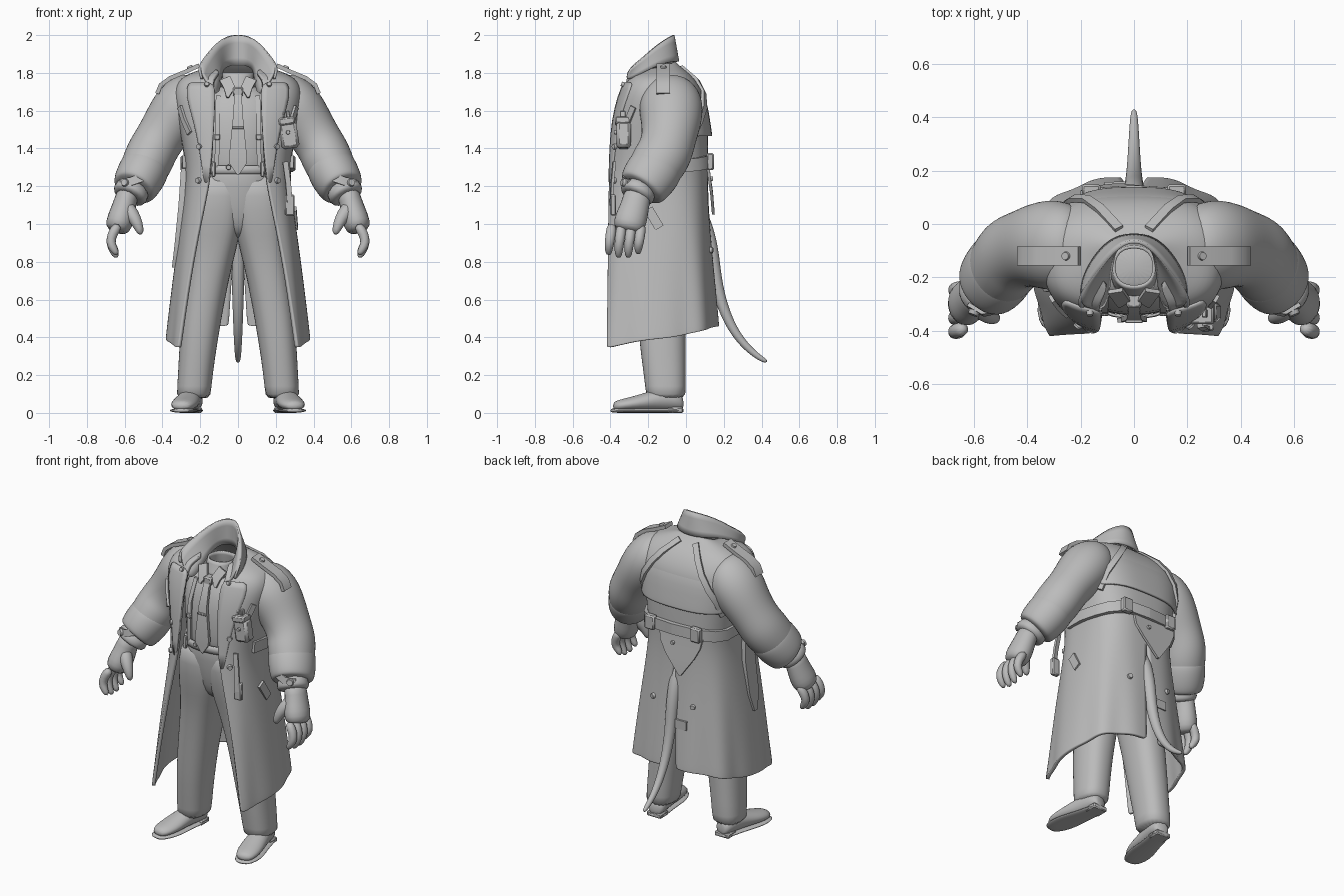
import bpy, bmesh, math
from mathutils import Vector, Matrix

if "Cube" in bpy.data.objects:
    bpy.data.objects.remove(bpy.data.objects["Cube"])

grey = bpy.data.materials.new("clay grey")
grey.use_nodes = True
grey.diffuse_color = (0.5, 0.5, 0.5, 1)
grey.node_tree.nodes["Principled BSDF"].inputs["Base Color"].default_value = (0.5, 0.5, 0.5, 1)


def finish(name, bm, mirror=False, smooth=0, solid=0, bevel=0):
    bmesh.ops.recalc_face_normals(bm, faces=bm.faces)
    mesh = bpy.data.meshes.new(name)
    bm.to_mesh(mesh)
    bm.free()
    mesh.materials.append(grey)
    for f in mesh.polygons:
        f.use_smooth = True
    if not smooth:
        mesh.set_sharp_from_angle(angle=math.radians(40))
    ob = bpy.data.objects.new(name, mesh)
    bpy.context.collection.objects.link(ob)
    if mirror:
        ob.modifiers.new("mirror", 'MIRROR')
    if bevel:
        ob.modifiers.new("bevel", 'BEVEL').width = bevel
    if smooth:
        ob.modifiers.new("round", 'SUBSURF').levels = smooth
        ob.modifiers["round"].render_levels = smooth
    if solid:
        s = ob.modifiers.new("cloth", 'SOLIDIFY')
        s.thickness, s.offset = solid, 0
    return ob


def grid(name, rows, closed=False, caps=True, **kw):
    """Skin a list of point rows; closed rows make a tube."""
    bm = bmesh.new()
    vs = [[bm.verts.new(p) for p in row] for row in rows]
    n = len(rows[0])
    for a, b in zip(vs, vs[1:]):
        for j in range(n if closed else n - 1):
            k = (j + 1) % n
            bm.faces.new((a[j], a[k], b[k], b[j]))
    if closed and caps:
        bm.faces.new(vs[0])
        bm.faces.new(vs[-1])
    return finish(name, bm, **kw)


def tangents(pts):
    last = len(pts) - 1
    return [(pts[min(i + 1, last)] - pts[max(i - 1, 0)]).normalized() for i in range(last + 1)]


def tube(name, path, ref=(0, 1, 0), flat=1.0, **kw):
    """Round limb through (x, y, z, radius) stations; flat squeezes it across ref."""
    pts, rows = [Vector(p[:3]) for p in path], []
    for p, t, st in zip(pts, tangents(pts), path):
        a = t.cross(Vector(ref)).normalized()
        b = t.cross(a)
        rows.append([p + st[3] * (a * math.cos(k * math.tau / 12) * flat + b * math.sin(k * math.tau / 12))
                     for k in range(12)])
    return grid(name, rows, closed=True, smooth=kw.pop("smooth", 1), **kw)


def ribbon(name, pts, normals, widths, thick=0.015, **kw):
    """Flat strap of half-width w along a path."""
    pts = [Vector(p) for p in pts]
    rows = []
    for p, t, n, w in zip(pts, tangents(pts), normals, widths):
        n = Vector(n).normalized()
        s, h = t.cross(n).normalized() * w, n * thick / 2
        rows.append([p + s + h, p - s + h, p - s - h, p + s - h])
    return grid(name, rows, closed=True, **kw)


def oval(z, hx, yb, yf, cx=0, p=0.85):
    spow = lambda v: math.copysign(abs(v) ** p, v)
    angs = [k * math.tau / 20 for k in range(20)]
    return [(cx + hx * spow(math.sin(a)), (yb + yf) / 2 + (yb - yf) / 2 * spow(math.cos(a)), z) for a in angs]


def box(name, loc, size, rot=0, **kw):
    bm = bmesh.new()
    m = Matrix.Translation(loc) @ Matrix.Rotation(rot, 4, 'Y') @ Matrix.Diagonal((*size, 1))
    bmesh.ops.create_cube(bm, size=1, matrix=m)
    return finish(name, bm, bevel=min(size) * 0.2, **kw)


def button(name, loc, normal, r=0.018, **kw):
    bm = bmesh.new()
    q = Vector(normal).to_track_quat('Z', 'Y').to_matrix().to_4x4()
    bmesh.ops.create_cone(bm, cap_ends=True, segments=16, radius1=r, radius2=r * 0.8, depth=0.016,
                          matrix=Matrix.Translation(loc) @ q)
    return finish(name, bm, **kw)


# Coat stations: height, half width, back y, front y, half opening, tilt
COAT = [(1.82, .12, -.06, -.26, .10, .03), (1.80, .21, -.03, -.28, .115, .02), (1.77, .30, .03, -.31, .13, .01),
        (1.70, .335, .085, -.34, .13, 0), (1.62, .325, .105, -.365, .13, 0), (1.5, .30, .105, -.395, .13, 0),
        (1.33, .27, .11, -.405, .14, 0), (1.2, .268, .105, -.42, .155, 0), (1.0, .295, .115, -.438, .20, 0),
        (.75, .328, .135, -.46, .25, .02), (.41, .365, .16, -.487, .30, .07), (.39, .365, .16, -.487, .30, .07)]
BOXY = .68


def coat_point(z, u, off=0):
    """Point on the coat: u runs from back centre (0) to the front edge (1)."""
    z = min(max(z, COAT[-1][0]), COAT[0][0])
    for a, b in zip(COAT, COAT[1:]):
        if a[0] >= z >= b[0]:
            f = (a[0] - z) / (a[0] - b[0])
            _, hx, yb, yf, g, tilt = [i + (j - i) * f for i, j in zip(a, b)]
            break
    th = u * (math.pi - math.asin((g / hx) ** (1 / BOXY)))
    s, c = math.sin(th), math.cos(th)
    fold = .01 * math.sin(9 * th) * max(0, min(1, (1.1 - z) / .7))
    n = Vector((s, c, max(0, (z - 1.7) * 8))).normalized()
    p = Vector((hx * abs(s) ** BOXY, (yb + yf) / 2 + (yb - yf) / 2 * math.copysign(abs(c) ** BOXY, c), z + tilt * c))
    return p + n * (off + fold), n


def coat_strap(name, path, w, thick=.015, **kw):
    pairs = [coat_point(*st) for st in path]
    return ribbon(name, [p for p, _ in pairs], [n for _, n in pairs], [w] * len(path), thick, mirror=True, **kw)


# Long coat with a back vent
rows = []
for st in COAT:
    u0 = max(0, 1.15 - st[0]) * .03
    rows.append([coat_point(st[0], u0 + (1 - u0) * k / 16)[0] for k in range(17)])
    if u0 == 0:
        rows[-1][0].x = 0
grid("coat", rows, mirror=True, smooth=2, solid=.02)

# Back cape, lapels and collar
cape = [[coat_point(z, u / 20, off)[0] for u in range(8)]
        for z, off in ((1.73, -.004), (1.66, .008), (1.56, .014), (1.48, .026), (1.465, .026))]
for r in cape:
    r[0].x = 0
grid("back_cape", cape, mirror=True, smooth=1, solid=.014)
grid("lapel", [[coat_point(z, 1 - w * k, off)[0] for k in (-.06, .33, .66, 1)]
               for z, w, off in ((1.75, .2, .012), (1.68, .19, .014), (1.55, .14, .012), (1.4, .1, .01), (1.22, .04, .006))],
     mirror=True, smooth=1, solid=.012)
rim = [(0, -.065, 2.0), (.035, -.07, 1.998), (.08, -.105, 1.98), (.12, -.155, 1.945), (.155, -.2, 1.905),
       (.19, -.25, 1.86), (.212, -.305, 1.82)]
base = [(0, -.065, 1.84), (.035, -.07, 1.84), (.07, -.095, 1.83), (.083, -.14, 1.81), (.088, -.19, 1.78),
        (.095, -.25, 1.73), (.11, -.33, 1.66)]
fall = [(0, -.04, 1.86), (.05, -.045, 1.86), (.1, -.07, 1.86), (.145, -.12, 1.85), (.18, -.18, 1.825),
        (.20, -.25, 1.79), (.185, -.325, 1.75)]
grid("collar", [base, rim], mirror=True, smooth=2, solid=.012)
grid("collar_fall", [rim, fall], mirror=True, smooth=2, solid=.012)

# Coat belt, buckles, tail flap and back harness
coat_strap("coat_belt", [(1.33, 0, .02), (1.33, .1, .02), (1.325, .2, .02), (1.315, .32, .02), (1.31, .44, .02),
                         (1.32, .56, .02), (1.33, .66, .016)], .034, .03)
box("belt_buckle", (.16, .128, 1.33), (.07, .04, .09), mirror=True)
ribbon("tail_flap", [(-.05, .118, 1.3), (-.05, .124, 1.24), (-.055, .135, 1.17), (-.06, .145, 1.05)], [(0, 1, 0)] * 4,
       [.15, .14, .1, .006])
button("tail_flap_button", (0, .136, 1.24), (0, 1, 0), .013)
coat_strap("back_harness", [(1.8, .05, .015), (1.75, .09, .018), (1.7, .13, .02), (1.62, .2, .022),
                            (1.54, .28, .026), (1.44, .37, .016)], .018, .018)
ribbon("vent_tab", [(-.11, .15, .74), (.0, .152, .74)], [(0, 1, 0)] * 2, [.028] * 2)

# Shirt, neck and shirt collar
grid("shirt", [oval(*s) for s in ((1.74, .075, -.09, -.23), (1.71, .13, -.05, -.26), (1.66, .22, .0, -.30),
     (1.55, .24, .06, -.34), (1.38, .22, .06, -.345), (1.28, .21, .06, -.335), (1.22, .2, .05, -.31))], closed=True, smooth=1)
grid("shirt_collar", [oval(1.71, .085, -.07, -.27), oval(1.76, .08, -.08, -.25), oval(1.80, .076, -.085, -.235)],
     closed=True, caps=False, smooth=1, solid=.012)
for side in (-1, 1):
    ribbon("collar_point", [(side * .07, -.25, 1.77), (side * .045, -.285, 1.72), (side * .055, -.305, 1.67)],
           [(0, -1, .4)] * 3, [.03, .03, .006])

# Tie, clip and braces
ribbon("tie", [(0, -.275, 1.725), (0, -.315, 1.67), (0, -.35, 1.55), (0, -.357, 1.35), (0, -.357, 1.32), (0, -.355, 1.26)],
       [(0, -1, 0)] * 6, [.034, .02, .028, .048, .045, .005], .02)
box("tie_knot", (0, -.295, 1.70), (.055, .04, .05))
box("tie_clip", (0, -.365, 1.51), (.065, .012, .012))
ribbon("brace", [(.105, -.27, 1.68), (.11, -.325, 1.55), (.11, -.332, 1.4), (.115, -.325, 1.27)], [(0, -1, 0)] * 4, [.012] * 4, mirror=True)
box("brace_clip", (.11, -.335, 1.46), (.03, .02, .03), mirror=True)

# Trousers: the legs overlap at the middle and the seat fills the gap
grid("trouser_seat", [oval(*s) for s in ((1.32, .21, .06, -.345), (1.26, .22, .065, -.347), (1.15, .215, .065, -.338),
     (1.03, .17, .05, -.315), (.95, .11, .02, -.28), (.92, .06, -.03, -.22))], closed=True, smooth=1)
grid("waistband", [oval(1.31, .217, .063, -.352), oval(1.265, .222, .066, -.354)], closed=True, caps=False, smooth=1, solid=.01)
box("belt_loop", (.13, -.345, 1.29), (.02, .02, .08), mirror=True)
button("waist_button", (-.05, -.36, 1.3), (0, -1, 0), .014)
grid("trouser_leg", [oval(*s) for s in ((1.29, .12, .05, -.34, .095, .6), (1.15, .132, .065, -.343, .103, .6),
     (1.0, .134, .05, -.325, .112, .65), (.88, .126, .03, -.297, .13, .75), (.72, .115, .01, -.278, .16),
     (.5, .108, 0, -.258, .195), (.3, .097, 0, -.24, .217), (.12, .09, 0, -.212, .233), (.07, .093, .0, -.216, .236))],
     closed=True, smooth=1, mirror=True)

# Shoes
turn = Matrix.Translation((.24, -.06, 0)) @ Matrix.Rotation(math.radians(11), 4, 'Z')


def shoe_part(name, stations, base):
    rows = [[turn @ Vector((w * math.cos(a), y, base + h / 2 + h / 2 * math.sin(a)))
             for a in [k * math.tau / 14 for k in range(14)]] for y, w, h in stations]
    grid(name, rows, closed=True, smooth=1, mirror=True)


shoe_part("shoe", [(.045, .03, .07), (.03, .055, .1), (-.05, .062, .13), (-.12, .064, .11),
                   (-.2, .074, .085), (-.28, .068, .065), (-.335, .04, .05)], .01)
shoe_part("shoe_sole", [(.045, .035, .025), (.035, .06, .025), (-.1, .062, .025), (-.2, .082, .025),
                        (-.29, .074, .025), (-.35, .04, .025)], 0.0)
box("shoe_heel", (.24, -.055, .015), (.1, .08, .03), mirror=True)

# Sleeves and cuffs
tube("sleeve", [(.2, -.085, 1.69, .12), (.24, -.08, 1.685, .155), (.295, -.08, 1.625, .18), (.355, -.078, 1.54, .167),
                (.41, -.09, 1.46, .15), (.455, -.108, 1.385, .153), (.48, -.145, 1.325, .155), (.52, -.195, 1.25, .138),
                (.55, -.235, 1.185, .12)], flat=.9, mirror=True, smooth=2)
tube("cuff", [(.482, -.148, 1.32, .135), (.488, -.153, 1.305, .152), (.52, -.195, 1.245, .152),
              (.55, -.232, 1.19, .138), (.556, -.24, 1.18, .115)], flat=.9, mirror=True, smooth=2)
tube("inner_cuff", [(.54, -.23, 1.22, .09), (.575, -.262, 1.15, .105), (.58, -.268, 1.14, .08)], mirror=True)
ribbon("cuff_tab", [(.51, -.325, 1.245), (.565, -.335, 1.225), (.62, -.305, 1.215)],
       [(-.3, -1, .2), (.1, -1, .2), (.6, -1, .2)], [.022] * 3, mirror=True)
button("cuff_button", (.60, -.333, 1.22), (.4, -1, .2), .022, mirror=True)

# Hands
tube("palm", [(.575, -.25, 1.18, .078), (.597, -.265, 1.12, .075), (.612, -.28, 1.06, .085), (.63, -.30, 1.0, .092),
              (.645, -.31, .955, .07)], flat=.82, mirror=True)
for i in range(4):
    y, drop = -.235 - .052 * i, (.02, 0, 0, .015)[i]
    tube("finger", [(.63, y, 1.0, .028), (.668, y - .008, .945, .028), (.675, y - .014, .9, .026),
                    (.66, y - .018, .855 + drop, .023), (.638, y - .018, .82 + drop, .014)], mirror=True)
tube("thumb", [(.60, -.29, 1.1, .045), (.56, -.33, 1.05, .04), (.53, -.35, 1.0, .03), (.512, -.355, .94, .016)], mirror=True)

# Shoulder tabs
ribbon("shoulder_tab", [(.205, -.12, 1.84), (.28, -.12, 1.805), (.36, -.12, 1.772), (.41, -.12, 1.735), (.428, -.12, 1.69)],
       [(.4, 0, 1), (.5, 0, 1), (.5, 0, 1), (1, 0, 1), (1, 0, .3)], [.036] * 5, .022, mirror=True)
button("shoulder_button", (.255, -.12, 1.83), (.5, 0, 1), mirror=True)

# Coat buttons
for z, u in ((1.41, .9), (1.23, .9), (.85, .12)):
    p, n = coat_point(z, u, .015)
    button("coat_button", p, n, .017, mirror=True)
button("lapel_button", (.165, -.335, 1.74), (0, -1, .4), .014, mirror=True)

# Chest pouch and hanging gear
box("chest_pouch", (.27, -.33, 1.47), (.095, .075, .14), -.15)
box("pouch_lid", (.258, -.335, 1.545), (.085, .08, .04), -.15)
for dx in (0, .03):
    box("pouch_knob", (.235 + dx, -.335, 1.58), (.018, .03, .035), -.15)
button("pouch_stud", (.265, -.372, 1.485), (0, -1, 0), .012)
coat_strap("front_harness", [(1.62, .72, .012), (1.55, .75, .014), (1.48, .8, .012)], .016)
box("hip_clip", (.275, -.385, 1.1), (.05, .03, .11))
ribbon("hip_strap", [(.25, -.38, 1.33), (.265, -.39, 1.22), (.275, -.395, 1.1)], [(.2, -1, 0)] * 3, [.014] * 3)
ribbon("sheath", [(-.285, -.2, 1.32), (-.3, -.2, 1.1), (-.322, -.21, .88), (-.335, -.21, .77)],
       [(-1, 0, 0)] * 4, [.025, .05, .045, .015], .03)
ribbon("side_strap", [(.302, -.2, 1.08), (.31, -.14, .98)], [(1, 0, 0)] * 2, [.025] * 2)

# Tail
tube("tail", [(0, .04, 1.12, .04), (0, .1, 1.0, .042), (0, .135, .86, .04), (0, .15, .74, .036), (0, .18, .6, .031), (0, .235, .46, .026),
              (0, .31, .355, .021), (0, .39, .29, .016), (0, .43, .27, .01)], ref=(1, 0, 0), smooth=2)
